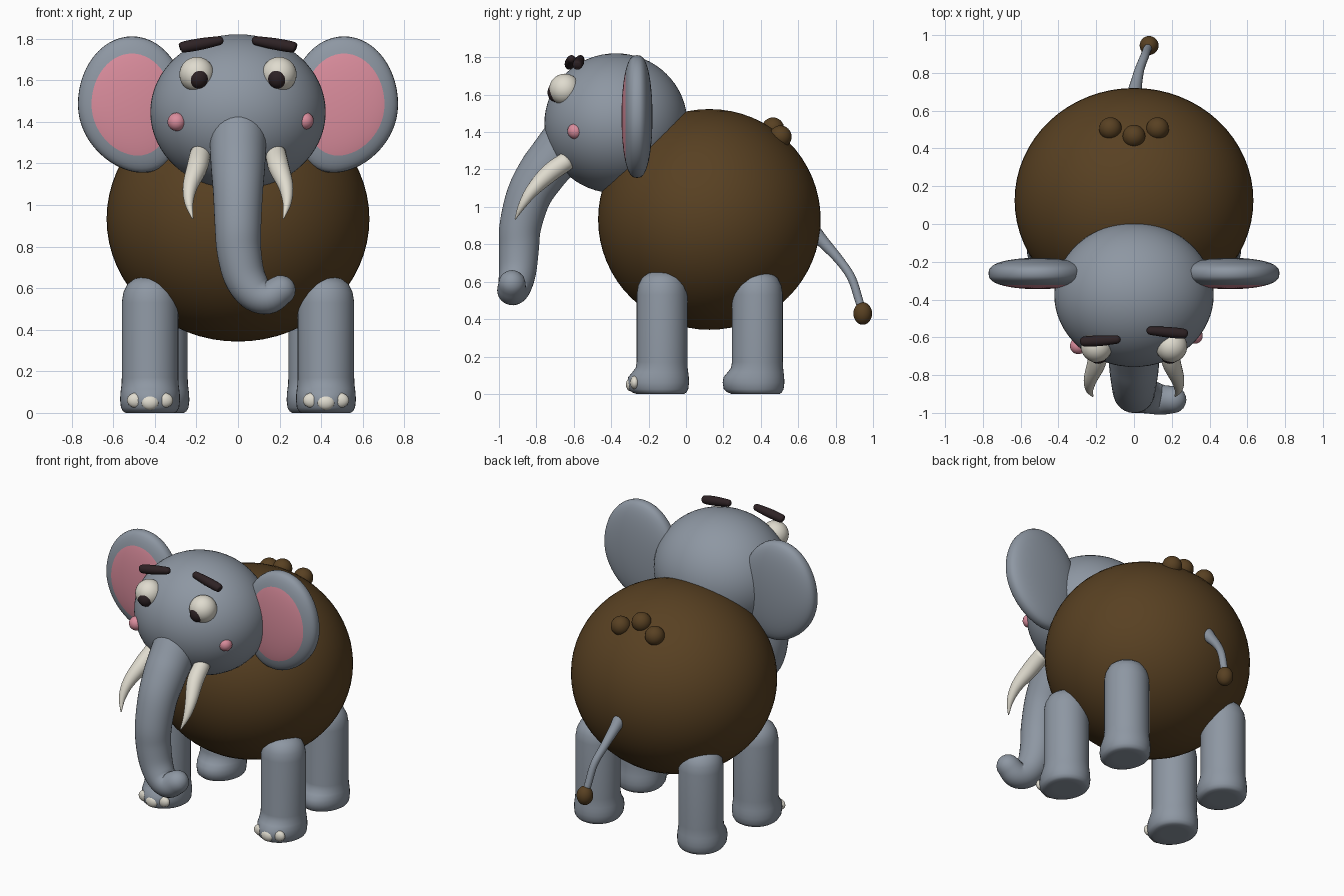
import bpy, bmesh, math
from mathutils import Vector, Matrix

if "Cube" in bpy.data.objects:
    bpy.data.objects.remove(bpy.data.objects["Cube"])


def material(name, rgb):
    m = bpy.data.materials.new(name)
    m.diffuse_color = (*rgb, 1)
    m.use_nodes = True
    m.node_tree.nodes["Principled BSDF"].inputs["Base Color"].default_value = m.diffuse_color
    return m


GREY = material("grey skin", (0.27, 0.31, 0.365))
BROWN = material("brown", (0.098, 0.052, 0.016))
PINK = material("pink", (0.70, 0.265, 0.335))
IVORY = material("ivory", (0.74, 0.71, 0.62))
DARK = material("dark", (0.027, 0.016, 0.018))


def finish(name, bm, *mats):
    bmesh.ops.recalc_face_normals(bm, faces=bm.faces[:])
    for f in bm.faces:
        f.smooth = True
    me = bpy.data.meshes.new(name)
    bm.to_mesh(me)
    bm.free()
    for m in mats:
        me.materials.append(m)
    ob = bpy.data.objects.new(name, me)
    bpy.context.collection.objects.link(ob)
    return ob


def ball(name, pos, radii, mat, seg=32):
    bm = bmesh.new()
    bmesh.ops.create_uvsphere(bm, u_segments=seg, v_segments=seg // 2, radius=1,
                              matrix=Matrix.Translation(pos) @ Matrix.Diagonal((*radii, 1)))
    return finish(name, bm, mat)


def skin(bm, rings):
    """Join equal-sized rings of points into a closed tube."""
    loops = [[bm.verts.new(p) for p in r] for r in rings]
    n = len(loops[0])
    for a, b in zip(loops, loops[1:]):
        for i in range(n):
            bm.faces.new((a[i], a[(i + 1) % n], b[(i + 1) % n], b[i]))
    bm.faces.new(loops[0][::-1])
    bm.faces.new(loops[-1])


def tube(name, pts, mat, sides=24, steps=5, round_end=True):
    """Smooth tapered tube through points (x, y, z, radius)."""
    p = [Vector(q) for q in pts]
    p = [2 * p[0] - p[1]] + p + [2 * p[-1] - p[-2]]
    path = []
    for i in range(1, len(p) - 2):
        a, b, c, d = p[i - 1:i + 3]
        for k in range(steps):
            t = k / steps
            path.append(0.5 * (2 * b + (c - a) * t + (2 * a - 5 * b + 4 * c - d) * t * t
                               + (3 * b - a - 3 * c + d) * t ** 3))
    path.append(p[-2])
    if round_end:
        end, r = path[-1], path[-1].w
        way = (end - path[-2]).xyz.normalized()
        for deg in (20, 40, 60, 75, 87):
            a = math.radians(deg)
            q = end.xyz + way * r * math.sin(a)
            path.append(Vector((*q, r * math.cos(a))))
    rings, u, last = [], None, None
    for i, q in enumerate(path):
        t = (path[min(i + 1, len(path) - 1)] - path[max(i - 1, 0)]).xyz.normalized()
        u = t.orthogonal().normalized() if u is None else last.rotation_difference(t) @ u
        last, v = t, t.cross(u)
        rings.append([q.xyz + q.w * (u * math.cos(j * math.tau / sides) + v * math.sin(j * math.tau / sides))
                      for j in range(sides)])
    bm = bmesh.new()
    skin(bm, rings)
    return finish(name, bm, mat)


def leg(name, cx, cy):
    # (height, radius, forward toe bulge)
    prof = [(0, .08, 0), (0, .118, .02), (.008, .13, .03), (.025, .14, .04), (.06, .144, .042),
            (.09, .143, .038), (.115, .14, .02), (.14, .137, .004), (.17, .136, 0), (.53, .136, 0),
            (.58, .128, 0), (.62, .108, 0), (.645, .075, 0), (.655, .03, 0)]
    rings = []
    for z, r, toe in prof:
        ring = []
        for j in range(40):
            c, s = math.cos(j * math.tau / 40), math.sin(j * math.tau / 40)
            ring.append((cx + r * c, cy + r * s + toe * min(s, 0), z))
        rings.append(ring)
    bm = bmesh.new()
    skin(bm, rings)
    return finish(name, bm, GREY)


def ear(name, side):
    bm = bmesh.new()
    bmesh.ops.create_uvsphere(bm, u_segments=56, v_segments=26, radius=1,
                              matrix=Matrix.Rotation(math.pi / 2, 4, 'X'))
    # pink inner disc on the front
    for f in bm.faces:
        c = f.calc_center_median()
        f.material_index = int(c.y < 0 and math.hypot(c.x, c.z) < 0.75)
    for v in bm.verts:
        x, y, z = v.co
        low = max(0, -z) ** 2
        v.co = (side * (0.51 + 0.26 * x - 0.05 * low),
                -0.262 + math.copysign(0.083 * abs(y) ** 0.75, y),
                1.483 + 0.328 * z)
    return finish(name, bm, GREY, PINK)


# body, head and bumps on the back
ball("body", (0, 0.125, 0.933), (0.632, 0.595, 0.59), BROWN, 64)
ball("head", (0, -0.375, 1.447), (0.422, 0.382, 0.374), GREY, 64)
for i, (x, y, z) in enumerate([(-0.125, 0.505, 1.375), (0, 0.465, 1.418), (0.125, 0.505, 1.375)]):
    ball(f"back_bump_{i + 1}", (x, y, z), (0.06,) * 3, BROWN)

# trunk
tube("trunk", [(0, -.60, 1.40, .14), (0, -.70, 1.27, .135), (0, -.77, 1.18, .13), (0, -.84, 1.06, .12),
               (0, -.885, .90, .112), (.005, -.893, .78, .107), (.03, -.90, .66, .10),
               (.08, -.915, .58, .09), (.145, -.93, .555, .08), (.205, -.93, .59, .072)], GREY, 32)

# tail with tuft
tube("tail", [(0, .67, .88, .045), (.01, .735, .81, .033), (.03, .82, .715, .025),
              (.055, .885, .62, .023), (.07, .925, .50, .022), (.08, .94, .45, .02)], GREY, 16)
ball("tail_tuft", (0.08, 0.945, 0.43), (0.05, 0.05, 0.06), BROWN)

for side, tag in ((-1, "left"), (1, "right")):
    ear(f"{tag}_ear", side)
    # eyes
    ball(f"{tag}_eye", (side * 0.198, -0.648, 1.628), (0.084,) * 3, IVORY)
    ball(f"{tag}_pupil", (side * 0.19, -0.695, 1.612), (0.048, 0.045, 0.052), DARK)
    # tusks
    tube(f"{tag}_tusk", [(side * x, y, z, r) for x, y, z, r in
                         [(.18, -.63, 1.25, .05), (.197, -.73, 1.18, .05), (.23, -.82, 1.09, .036),
                          (.236, -.875, 1.01, .021), (.219, -.912, .937, .004)]], IVORY, 20)
    # legs, with toenails on the front pair
    leg(f"{tag}_front_leg", side * 0.423, -0.128)
    leg(f"{tag}_back_leg", side * 0.378, 0.382)
    for i, dx in enumerate((-0.068, 0, 0.068)):
        y = -0.128 - 0.186 * math.sqrt(1 - (dx / 0.144) ** 2)
        ball(f"{tag}_toenail_{i + 1}", (side * 0.423 + dx, y + 0.018, 0.05 + abs(dx) * 0.15),
             (0.043, 0.025, 0.036), IVORY, 20)

# cheeks, slightly uneven
ball("left_cheek", (-0.295, -0.645, 1.40), (0.044,) * 3, PINK)
ball("right_cheek", (0.322, -0.592, 1.405), (0.042,) * 3, PINK)

# eyebrows
tube("left_eyebrow", [(-.28, -.623, 1.755, .012), (-.265, -.622, 1.759, .026), (-.18, -.618, 1.774, .028),
                      (-.092, -.612, 1.79, .022)], DARK, 16)
tube("right_eyebrow", [(.28, -.583, 1.755, .012), (.265, -.581, 1.759, .026), (.18, -.573, 1.774, .028),
                       (.088, -.565, 1.79, .022)], DARK, 16)
